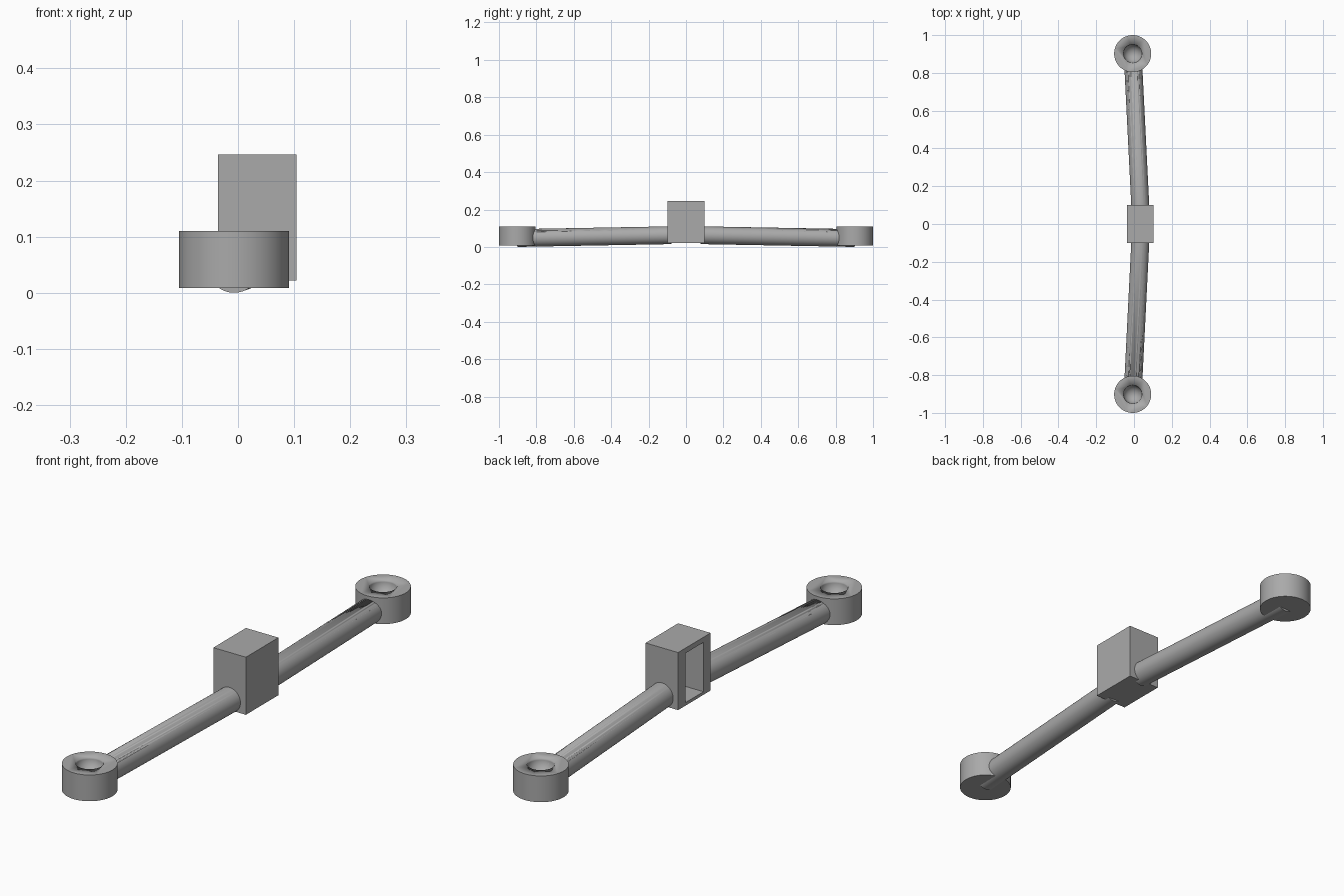
import bpy, bmesh, math
from mathutils import Vector

if "Cube" in bpy.data.objects:
    bpy.data.objects.remove(bpy.data.objects["Cube"])

metal = bpy.data.materials.new("grey metal")
metal.use_nodes = True
GREY = (0.4, 0.4, 0.4, 1)
metal.diffuse_color = GREY
metal.node_tree.nodes["Principled BSDF"].inputs["Base Color"].default_value = GREY


def finish(name, smooth=False):
    ob = bpy.context.object
    ob.name = name
    ob.data.materials.append(metal)
    if smooth:
        bpy.ops.object.shade_smooth_by_angle(angle=math.radians(35))
    return ob


def box(name, low, high):
    low, high = Vector(low), Vector(high)
    bpy.ops.mesh.primitive_cube_add(size=1, location=(low + high) / 2)
    bpy.context.object.scale = high - low
    bpy.ops.object.transform_apply(location=False, rotation=False)
    return finish(name)


def rod(name, start, end, radius):
    start, end = Vector(start), Vector(end)
    axis = end - start
    bpy.ops.mesh.primitive_cylinder_add(vertices=64, radius=radius, depth=axis.length,
                                        location=(start + end) / 2)
    bpy.context.object.rotation_euler = axis.to_track_quat("Z", "Y").to_euler()
    return finish(name, True)


def cut(ob, cutter):
    mod = ob.modifiers.new("cut", "BOOLEAN")
    mod.operation = "DIFFERENCE"
    mod.solver = "EXACT"
    mod.object = cutter
    cutter.hide_render = True
    cutter.display_type = "WIRE"
    bpy.context.view_layer.objects.active = ob
    bpy.ops.object.modifier_apply(modifier=mod.name)


# central housing, open on one side
housing = box("housing", (-0.036, -0.1, 0.022), (0.104, 0.1, 0.246))
cavity = box("cavity_cutter", (-0.1, -0.056, 0.034), (0.084, 0.056, 0.226))
cut(housing, cavity)
bpy.data.objects.remove(cavity)

# mirrored arms and end sockets
for side, label in ((-1, "front"), (1, "back")):
    hub = (-0.007, side * 0.902, 0.059)
    bpy.ops.mesh.primitive_cylinder_add(vertices=64, radius=0.098, depth=0.102, location=hub)
    socket = finish(label + "_socket", True)
    arm = rod(label + "_arm", (-0.007, side * 0.902, 0.0475), (0.034, side * 0.08, 0.0625), 0.0475)
    bpy.ops.mesh.primitive_uv_sphere_add(segments=48, ring_count=24, radius=0.049,
                                         location=(hub[0], hub[1], 0.11))
    bowl = finish("bowl_cutter", True)
    cut(socket, bowl)
    cut(arm, bowl)
    bpy.data.objects.remove(bowl)
